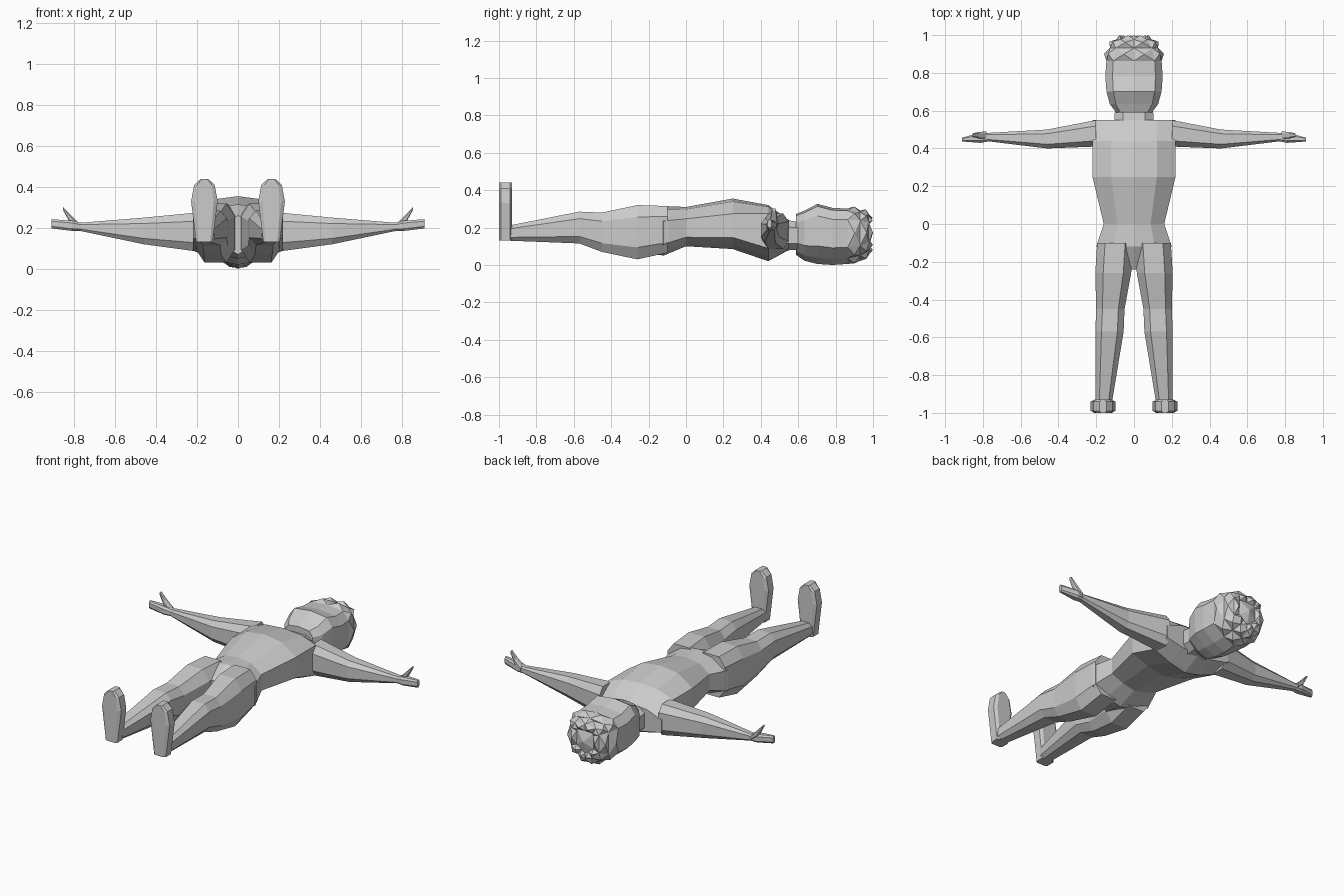
import bpy
import bmesh
from math import pi, sin, cos

cube = bpy.data.objects.get("Cube")
if cube:
    bpy.data.objects.remove(cube)

grey = bpy.data.materials.new("plain grey")
grey.use_nodes = True
colour = (0.6, 0.6, 0.6, 1)
grey.diffuse_color = colour
grey.node_tree.nodes["Principled BSDF"].inputs["Base Color"].default_value = colour


def along_x(at, first, second):
    return (at, first, second)


def along_y(at, first, second):
    return (first, at, second)


def along_z(at, first, second):
    return (first, second, at)


def limb_ring(axis, at, centre, size, cut=0.22):
    """Rectangle with cut corners, placed across an axis."""
    (mid_a, mid_b), (size_a, size_b) = centre, size
    half_a, half_b = size_a / 2, size_b / 2
    inner_a, inner_b = half_a - cut * size_a, half_b - cut * size_b
    quarter = [(half_a, inner_b), (inner_a, half_b)]
    top = quarter + [(-a, b) for a, b in reversed(quarter)]
    outline = top + [(-a, -b) for a, b in top]
    return [axis(at, mid_a + a, mid_b + b) for a, b in outline]


def body_ring(at, half_width, front, back, high=0.7, low=0.23, flat=0.55):
    """Symmetric section with a ridge along the front and the back."""
    depth = front - back
    upper, lower = back + high * depth, back + low * depth
    side = [(flat * half_width, front - 0.2 * (front - upper)),
            (half_width, upper), (half_width, lower),
            (half_width / 2, back + 0.35 * (lower - back))]
    outline = [(0, front)] + side + [(0, back)] + [(-x, z) for x, z in reversed(side)]
    return [along_y(at, x, z) for x, z in outline]


def loft(rings):
    """Skin neighbouring rings and close both ends."""
    bm = bmesh.new()
    loops = [[bm.verts.new(point) for point in ring] for ring in rings]
    for near, far in zip(loops, loops[1:]):
        for i in range(len(near)):
            bm.faces.new((near[i - 1], near[i], far[i], far[i - 1]))
    bm.faces.new(loops[0])
    bm.faces.new(loops[-1])
    bmesh.ops.recalc_face_normals(bm, faces=bm.faces)
    bm.normal_update()
    return bm


def finish(name, bm, mirror=False):
    mesh = bpy.data.meshes.new(name)
    bm.to_mesh(mesh)
    bm.free()
    mesh.materials.append(grey)
    part = bpy.data.objects.new(name, mesh)
    bpy.context.collection.objects.link(part)
    if mirror:
        modifier = part.modifiers.new("mirror", "MIRROR")
        modifier.use_mirror_merge = False


# Torso, from shoulders to crotch
finish("torso", loft([
    body_ring(at=0.55, half_width=0.22, front=0.24, back=0.08),
    body_ring(at=0.44, half_width=0.22, front=0.32, back=0.02, high=0.85),
    body_ring(at=0.25, half_width=0.22, front=0.355, back=0.085),
    body_ring(at=0, half_width=0.16, front=0.31, back=0.1),
    body_ring(at=-0.12, half_width=0.2, front=0.315, back=0.05),
    body_ring(at=-0.24, half_width=0.05, front=0.26, back=0.07),
]))

# Neck
finish("neck", loft([
    limb_ring(along_y, at=0.5, centre=(0, 0.16), size=(0.21, 0.17)),
    limb_ring(along_y, at=0.64, centre=(0, 0.155), size=(0.2, 0.14)),
]))

# Head: rounded rings with a raised nose ridge
head_rings = []
for step in range(1, 8):
    angle = step * pi / 8
    swell = sin(angle) ** 0.5
    nose = 0.025 if step == 3 else 0
    head_rings.append(body_ring(
        at=0.783 - 0.21 * cos(angle), half_width=0.152 * swell,
        front=0.22 + 0.085 * swell + nose, back=0.14 * (1 - swell),
        high=0.8, low=0.3, flat=0.75))
head = loft(head_rings)

# Hair: spikes raised on every face of the crown
cap = max(head.faces, key=lambda face: face.calc_center_median().y)
bmesh.ops.inset_individual(head, faces=[cap], thickness=0.04)
crown = [face for face in head.faces if face.calc_center_median().y > 0.89]
bmesh.ops.poke(head, faces=crown, offset=0.022)
finish("head", head)

# Arms and hands
finish("arms", loft([
    limb_ring(along_x, at=0.2, centre=(0.48, 0.18), size=(0.14, 0.19)),
    limb_ring(along_x, at=0.46, centre=(0.45, 0.185), size=(0.1, 0.13)),
    limb_ring(along_x, at=0.77, centre=(0.46, 0.205), size=(0.045, 0.04)),
    limb_ring(along_x, at=0.81, centre=(0.457, 0.21), size=(0.055, 0.05)),
    limb_ring(along_x, at=0.91, centre=(0.447, 0.22), size=(0.02, 0.045)),
]), mirror=True)

# Thumbs
finish("thumbs", loft([
    limb_ring(along_x, at=0.78, centre=(0.47, 0.21), size=(0.04, 0.03)),
    limb_ring(along_x, at=0.82, centre=(0.47, 0.245), size=(0.035, 0.04)),
    limb_ring(along_x, at=0.855, centre=(0.47, 0.295), size=(0.02, 0.015)),
]), mirror=True)

# Legs
finish("legs", loft([
    limb_ring(along_y, at=-0.1, centre=(0.1, 0.19), size=(0.19, 0.25)),
    limb_ring(along_y, at=-0.26, centre=(0.11, 0.175), size=(0.19, 0.29)),
    limb_ring(along_y, at=-0.45, centre=(0.125, 0.175), size=(0.15, 0.21)),
    limb_ring(along_y, at=-0.57, centre=(0.13, 0.2), size=(0.15, 0.17)),
    limb_ring(along_y, at=-0.95, centre=(0.16, 0.17), size=(0.085, 0.08)),
]), mirror=True)

# Feet, toes pointing up
foot_centre = (0.164, -0.965)
finish("feet", loft([
    limb_ring(along_z, at=height, centre=foot_centre, size=(width, 0.07), cut=0.15)
    for height, width in [(0.13, 0.08), (0.33, 0.13), (0.41, 0.1), (0.44, 0.035)]
]), mirror=True)
